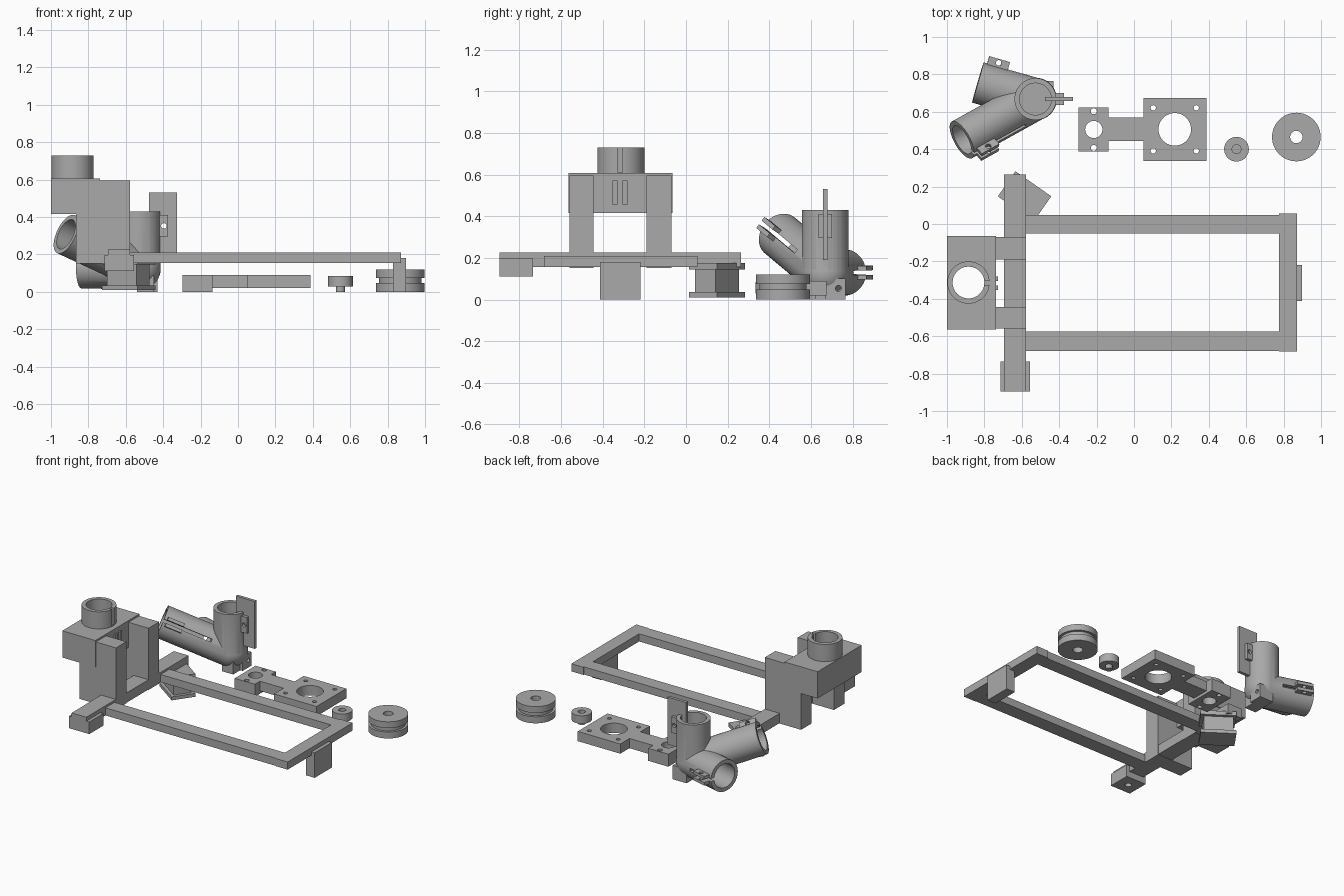
import bpy, math
from mathutils import Matrix, Vector

if "Cube" in bpy.data.objects:
    bpy.data.objects.remove(bpy.data.objects["Cube"])

grey = bpy.data.materials.new("plain grey")
grey.diffuse_color = (0.4, 0.4, 0.4, 1)
grey.use_nodes = True
grey.node_tree.nodes["Principled BSDF"].inputs["Base Color"].default_value = grey.diffuse_color


def finish(name):
    o = bpy.context.object
    o.name = name
    o.data.materials.clear()
    o.data.materials.append(grey)
    return o


def box(name, x, y, z, m=Matrix()):
    lo, hi = Vector((x[0], y[0], z[0])), Vector((x[1], y[1], z[1]))
    bpy.ops.mesh.primitive_cube_add(size=1)
    o = finish(name)
    o.data.transform(m @ Matrix.Translation((lo + hi) / 2) @ Matrix.Diagonal((*(hi - lo), 1)))
    return o


def cyl(name, c, r, z, m=Matrix(), n=48):
    bpy.ops.mesh.primitive_cylinder_add(radius=r, depth=z[1] - z[0], vertices=n)
    o = finish(name)
    o.data.transform(m @ Matrix.Translation((c[0], c[1], (z[0] + z[1]) / 2)))
    return o


def boolean(o, others, op='DIFFERENCE'):
    for c in others:
        mod = o.modifiers.new("cut", 'BOOLEAN')
        mod.operation, mod.solver, mod.object = op, 'EXACT', c
        bpy.context.view_layer.objects.active = o
        bpy.ops.object.modifier_apply(modifier=mod.name)
        bpy.data.objects.remove(c)
    return o


def smooth(o):
    bpy.ops.object.select_all(action='DESELECT')
    o.select_set(True)
    bpy.context.view_layer.objects.active = o
    bpy.ops.object.shade_smooth_by_angle(angle=math.radians(30))


# Base frame
box("cross_bar", (-.695, -.578), (-.895, .265), (.155, .225))
for name, y in (("back_rail", (-.052, .048)), ("front_rail", (-.678, -.575))):
    box(name, (-.58, .78), y, (.155, .21))
box("end_bar", (.775, .872), (-.682, .055), (.155, .21))
box("end_leg", (.83, .898), (-.412, -.218), (0, .18))
boolean(box("front_foot", (-.715, -.555), (-.895, -.735), (.11, .197)),
        [cyl("hole", (-.635, -.815), .022, (.1, .16))])

# Angled bracket under the back of the cross bar
m = Matrix.Translation((-.585, .148, 0)) @ Matrix.Rotation(math.radians(-35), 4, 'Z')
box("bracket_core", (-.1, .095), (-.06, .06), (.02, .165), m)
box("bracket_top", (-.117, .117), (-.082, .082), (.145, .175), m)
box("bracket_bottom", (-.117, .117), (-.082, .082), (.01, .035), m)

# Tower posts, head and clamp collar
for name, y in (("front_post", (-.56, -.443)), ("back_post", (-.19, -.07))):
    box(name, (-.865, -.577), y, (.152, .595))
head = boolean(box("tower_head", (-1, -.737), (-.565, -.065), (.415, .607)),
               [cyl("bore", (-.885, -.313), .085, (.3, .9))])
smooth(head)
collar = boolean(cyl("collar", (-.885, -.313), .113, (.6, .73)),
                 [cyl("bore", (-.885, -.313), .085, (.3, .9)),
                  box("slit", (-.83, -.7), (-.326, -.304), (.61, .8))])
smooth(collar)
for y in (-.342, -.292):
    box("head_rib", (-.74, -.726), (y - .012, y + .012), (.455, .572))

# Mounting plate with bolt holes
plate = box("motor_plate", (.05, .388), (.337, .674), (.02, .09))
cuts = [cyl("hole", (.218, .506), .087, (-.1, .2))]
cuts += [cyl("hole", (.218 + sx * .115, .506 + sy * .115), .014, (-.1, .2), n=20)
         for sx in (-1, 1) for sy in (-1, 1)]
smooth(boolean(plate, cuts))
box("plate_neck", (-.137, .05), (.445, .57), (.02, .09))
block = box("rod_plate", (-.297, -.137), (.387, .624), (0, .09))
cuts = [cyl("hole", (-.215, .505 + d), r, (-.1, .2), n=32)
        for d, r in ((0, .046), (.098, .016), (-.098, .016))]
smooth(boolean(block, cuts))

# Small knob with blind hole, and its stem
knob = cyl("knob", (.548, .4), .066, (.028, .085))
smooth(boolean(knob, [cyl("hole", (.548, .4), .024, (.045, .2))]))
smooth(cyl("knob_stem", (.548, .4), .024, (0, .03)))

# Grooved pulley
pulley = cyl("pulley", (.868, .465), .113, (.001, .119))
boolean(pulley, [cyl("flange", (.868, .465), .13, z) for z in ((0, .047), (.075, .12))], 'UNION')
smooth(boolean(pulley, [cyl("bore", (.868, .465), .033, (-.1, .3))]))

# Three-way pipe joint: each pipe is (end point, clamp direction, bore depth)
hub = Vector((-.527, .668, .125))
pipes = [((-.527, .668, .43), (1, 0, 0), .24),
         ((-.92, .45, .308), (.46, -.72, .5), .34),
         ((-.835, .757, .13), (.28, .96, 0), .22)]
bpy.ops.mesh.primitive_uv_sphere_add(radius=.114, segments=48, ring_count=24, location=hub)
bpy.ops.object.transform_apply(location=True)
joint = finish("pipe_joint")
adds, cuts = [], []
for end, side, depth in pipes:
    az = Vector(end) - hub
    L = az.length
    az.normalize()
    ax = Vector(side)
    ax = (ax - az * ax.dot(az)).normalized()
    ay = az.cross(ax)
    m = Matrix.Translation(hub) @ Matrix((ax, ay, az)).transposed().to_4x4()
    adds.append(cyl("pipe", (0, 0), .112, (0, L), m))
    adds.append(box("clamp", (.095, .152), (-.033, .033), (L - .135, L - .02), m))
    cuts.append(cyl("bore", (0, 0), .085, (L - depth, L + .1), m))
    cuts.append(box("slit", (.05, .2), (-.011, .011), (L - depth, L + .1), m))
    bolt = m @ Matrix.Translation((.131, 0, L - .078)) @ Matrix.Rotation(math.pi / 2, 4, 'X')
    cuts.append(cyl("bolt", (0, 0), .015, (-.1, .1), bolt, 20))
boolean(joint, adds, 'UNION')
smooth(boolean(joint, cuts))

# Mounting ears below the joint
box("joint_ear_front", (-.54, -.45), (.587, .668), (0, .087))
m = Matrix.Translation((-.43, .732, .053)) @ Matrix.Rotation(math.pi / 2, 4, 'Y')
boolean(box("joint_ear_back", (-.54, -.43), (.667, .765), (0, .1)),
        [cyl("hole", (0, 0), .014, (-.05, .05), m, 20)])
